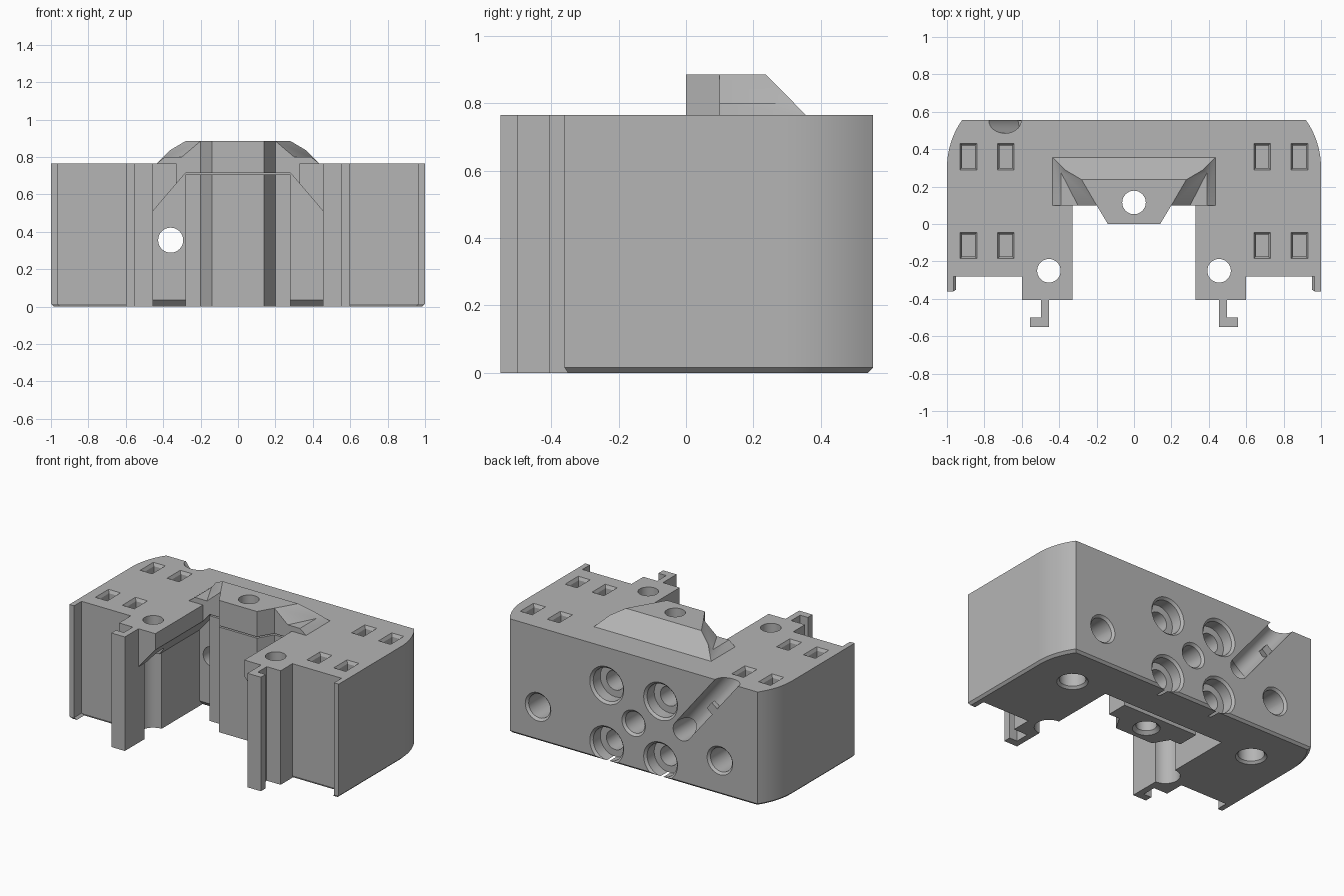
import bpy, bmesh, math
from mathutils import Vector, Matrix

cube = bpy.data.objects.get("Cube")
if cube:
    bpy.data.objects.remove(cube, do_unlink=True)

grey = bpy.data.materials.new("plain_grey")
grey.use_nodes = True
grey.diffuse_color = (0.46, 0.46, 0.46, 1)
grey.node_tree.nodes["Principled BSDF"].inputs["Base Color"].default_value = grey.diffuse_color

H = 0.765   # height of the main block


def make(name, verts, faces):
    bm = bmesh.new()
    vs = [bm.verts.new(v) for v in verts]
    for f in faces:
        bm.faces.new([vs[i] for i in f])
    bmesh.ops.recalc_face_normals(bm, faces=bm.faces)
    mesh = bpy.data.meshes.new(name)
    bm.to_mesh(mesh)
    bm.free()
    ob = bpy.data.objects.new(name, mesh)
    bpy.context.collection.objects.link(ob)
    mesh.materials.append(grey)
    return ob


def loft(name, rings):
    """Closed solid through rings with equal point counts."""
    n = len(rings[0])
    faces = [list(range(n)), [n * (len(rings) - 1) + i for i in range(n)]]
    for r in range(len(rings) - 1):
        a = r * n
        faces += [[a + i, a + (i + 1) % n, a + n + (i + 1) % n, a + n + i] for i in range(n)]
    return make(name, [p for ring in rings for p in ring], faces)


def prism(name, outline, z0, z1):
    return loft(name, [[(x, y, z) for x, y in outline] for z in (z0, z1)])


def box(name, x0, x1, y0, y1, z0, z1):
    return prism(name, [(x0, y0), (x1, y0), (x1, y1), (x0, y1)], z0, z1)


def bore(loc, axis, steps, n=32):
    """Turned cutter: steps are (distance along axis, radius)."""
    turn = Vector(axis).to_track_quat('Z', 'Y').to_matrix().to_4x4()
    place = Matrix.Translation(loc) @ turn
    ring = [(math.cos(2 * math.pi * i / n), math.sin(2 * math.pi * i / n)) for i in range(n)]
    return loft("bore_cutter", [[place @ Vector((c * r, s * r, d)) for c, s in ring]
                                for d, r in steps])


def combine(target, other, operation='DIFFERENCE'):
    mod = target.modifiers.new("combine", 'BOOLEAN')
    mod.operation, mod.object, mod.solver = operation, other, 'EXACT'
    bpy.context.view_layer.objects.active = target
    bpy.ops.object.modifier_apply(modifier=mod.name)
    bpy.data.objects.remove(other, do_unlink=True)


def both(points):
    """Close a right-half outline with its mirror image."""
    return points + [(-x, y) for x, y in reversed(points)]


# Main block: rounded back corners, thin front lips, chamfered foot
R = 0.446
arc = [(1 - R + R * math.cos(t), 0.3 + R * math.sin(t))
       for t in (i * math.asin(0.255 / R) / 10 for i in range(11))]
outline = both([(0.55, -0.28), (0.965, -0.28), (0.965, -0.36), (1, -0.36)] + arc)
foot = [(x * 0.985, y * 0.973, 0) for x, y in outline]
body = loft("main_block", [foot, [(x, y, 0.015) for x, y in outline],
                           [(x, y, H) for x, y in outline]])

# Front legs
for s in (-1, 1):
    x0, x1 = sorted((s * 0.3, s * 0.6))
    combine(body, box("leg", x0, x1, -0.405, -0.2, 0, H), 'UNION')

# Central opening and the wider pocket beneath it
combine(body, box("notch_cutter", -0.33, 0.33, -0.6, 0.1, -0.1, 1))
profile = both([(0.455, -0.1), (0.455, 0.51), (0.28, 0.715)])
combine(body, loft("pocket_cutter", [[(x, y, z) for x, z in profile] for y in (-0.6, 0.24)]))
rim = [(0.24 - 0.01, 0.045), (0.24 + 0.045, -0.01), (0.23, -0.01)]
combine(body, loft("rim_cutter", [[(x, y, z) for y, z in rim] for x in (-0.455, 0.455)]))

# Upper part of the central nose
nose = both([(0.14, 0), (0.2, 0.1), (0.2, 0.15)])
combine(body, prism("upper_nose", nose, 0.715, H), 'UNION')

# Leg bolt holes with half-round channels below
for s in (-1, 1):
    combine(body, bore((s * 0.455, -0.25, -0.1), (0, 0, 1), [(0, 0.063), (1, 0.063)]))
    combine(body, bore((s * 0.455, -0.25, -0.1), (0, 0, 1), [(0, 0.09), (0.61, 0.09)]))

# Small rectangular sockets in the top
for x in (-0.885, -0.685, 0.685, 0.885):
    for y in (-0.115, 0.36):
        rings = []
        for z, w, d in ((H + 0.02, 0.055, 0.08), (H - 0.02, 0.034, 0.06), (H - 0.11, 0.034, 0.06)):
            rings.append([(x + a * w, y + b * d, z)
                          for a, b in ((-1, -1), (1, -1), (1, 1), (-1, 1))])
        combine(body, loft("socket_cutter", rings))

# Bores in the back face: four counterbored, one central, two outer
back = 0.555
for x in (-0.2, 0.2):
    for z in (0.11, 0.51):
        combine(body, bore((x, back, z), (0, -1, 0),
                           [(-0.02, 0.146), (0.015, 0.111), (0.09, 0.111),
                            (0.09001, 0.065), (0.25, 0.065)]))
plain = [(-0.02, 0.115), (0.015, 0.08), (0.26, 0.08)]
combine(body, bore((0, back, 0.31), (0, -1, 0), [(d, r - 0.008) for d, r in plain]))
for x in (-0.64, 0.71):
    combine(body, bore((x, back, 0.23), (0, -1, 0), plain))

# Bores in the underside
for s in (-1, 1):
    combine(body, bore((s * 0.7, 0.26, 0), (0, 0, 1), plain))

# Slanted cable channel ending in a through hole
start = Vector((-0.36, 0.552, 0.355))
slope = Vector((-0.33, 0, 0.41)).normalized()
combine(body, bore(start, (0, -1, 0), [(-0.1, 0.067), (0.5, 0.067)]))
combine(body, bore(start, slope, [(0, 0.067), (0.7, 0.067)]))
side = Vector((-slope.z, 0, slope.x))
mid = start + slope * 0.3
tab = [mid + side * a + slope * b for a, b in ((0.015, -0.03), (0.08, -0.03),
                                               (0.08, 0.03), (0.015, 0.03))]
combine(body, loft("cable_tab", [[(p.x, y, p.z) for p in tab] for y in (0.52, 0.553)]), 'UNION')

# Raised cap: right-half points, mirrored
half = [(0.435, 0.355, H), (0.435, 0.1, H), (0.39, 0.1, 0.8), (0.39, 0.275, 0.8),
        (0.3, 0.1, 0.8), (0.365, 0.287, 0.835), (0.28, 0.237, 0.885), (0.2, 0.1, 0.885),
        (0.14, 0, 0.885), (0.2, 0.1, H), (0.14, 0, H)]
n = len(half)
sides = [[0, 1, 2, 3], [0, 3, 5], [2, 4, 3], [3, 4, 7, 6], [3, 6, 5],
         [1, 9, 7, 4, 2], [9, 10, 8, 7]]
faces = sides + [[i + n for i in f] for f in sides]
for chain in ([0, 5, 6], [6, 7, 8], [8, 10], [0, 1, 9, 10]):
    faces.append(chain + [i + n for i in reversed(chain)])
cap = make("raised_cap", half + [(-x, y, z) for x, y, z in half], faces)

# Lower central column, separated by a fine gap
column = prism("central_column",
               both([(0.14, 0), (0.2, 0.1), (0.28, 0.1), (0.28, 0.245)]), 0, 0.706)

# Vertical bolt hole through cap, block and column
for ob in (cap, body, column):
    combine(ob, bore((0, 0.115, -0.02), (0, 0, 1), [(0, 0.105), (0.04, 0.063), (1.1, 0.063)]))

# Hooks in front of the legs
parts = [body, cap, column]
for s, label in ((1, "left"), (-1, "right")):
    shape = [(0.455, -0.4), (0.455, -0.55), (0.555, -0.55), (0.555, -0.5),
             (0.497, -0.5), (0.497, -0.4)]
    parts.append(prism(label + "_hook", [(s * x, y) for x, y in shape], 0, H))

# Smooth only the curved surfaces
bpy.ops.object.select_all(action='DESELECT')
for ob in parts:
    ob.select_set(True)
bpy.context.view_layer.objects.active = body
bpy.ops.object.shade_smooth_by_angle(angle=math.radians(25))
